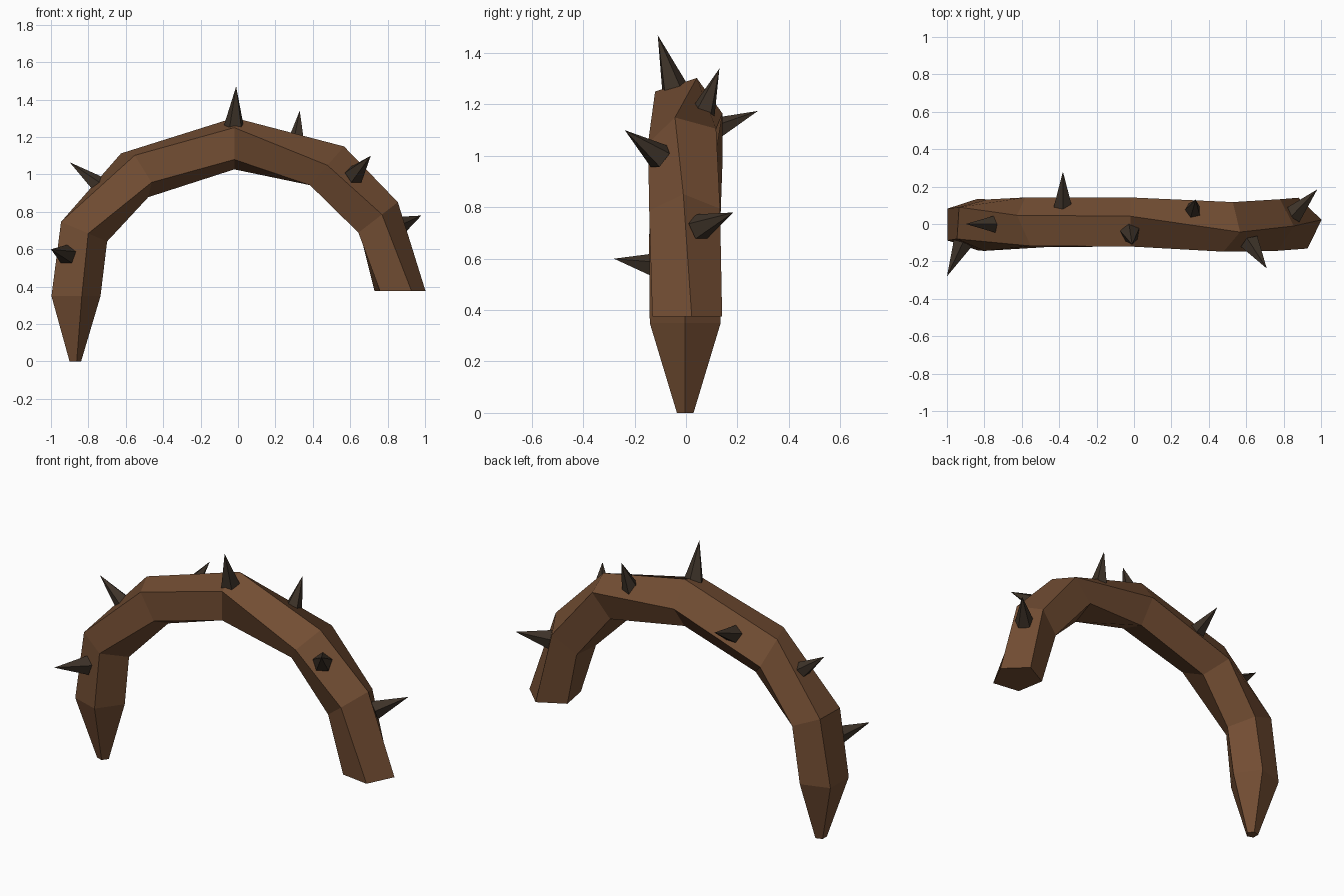
import bpy, bmesh, math
from mathutils import Vector

cube = bpy.data.objects.get("Cube")
if cube:
    bpy.data.objects.remove(cube, do_unlink=True)


def make_material(name, rgb):
    mat = bpy.data.materials.new(name)
    mat.use_nodes = True
    mat.diffuse_color = (*rgb, 1)
    bsdf = mat.node_tree.nodes["Principled BSDF"]
    bsdf.inputs["Base Color"].default_value = (*rgb, 1)
    bsdf.inputs["Roughness"].default_value = 0.9
    return mat


def finish(bm, name, mat):
    bmesh.ops.recalc_face_normals(bm, faces=bm.faces)
    mesh = bpy.data.meshes.new(name)
    bm.to_mesh(mesh)
    bm.free()
    mesh.materials.append(mat)
    obj = bpy.data.objects.new(name, mesh)
    bpy.context.collection.objects.link(obj)
    return obj


bark = make_material("bark brown", (0.17, 0.075, 0.033))
thorn_brown = make_material("dark thorn brown", (0.048, 0.033, 0.022))

# Arched stem: five-sided rings (centre x, centre z, outward x, outward z,
# radius, twist in degrees, lean along the stem)
SIDES = 5
rings = [
    (-0.873, 0.0, -1.0, 0.0, 0.034, 36, 0),
    (-0.88, 0.35, -1.0, 0.0, 0.145, 36, 0),
    (-0.833, 0.698, -0.92, 0.39, 0.145, 40, 0),
    (-0.54, 1.005, -0.52, 0.855, 0.145, 20, 0.35),
    (-0.02, 1.165, 0.0, 1.0, 0.145, 18, 0),
    (0.475, 1.045, 0.66, 0.75, 0.145, -16, 0),
    (0.74, 0.763, 0.79, 0.61, 0.145, -3, 0),
    (0.86, 0.376, 1.0, 0.0, 0.145, 10, 0),
]
bm = bmesh.new()
loops = []
for cx, cz, ox, oz, r, twist, lean in rings:
    out = Vector((ox, 0, oz)).normalized()
    along = Vector((out.z, 0, -out.x))
    loop = []
    for i in range(SIDES):
        a = math.radians(twist) + math.tau * i / SIDES
        y = r * math.sin(a)
        p = Vector((cx, y - 0.003, cz)) + out * (r * math.cos(a)) - along * (lean * y)
        loop.append(bm.verts.new(p))
    loops.append(loop)
for a, b in zip(loops, loops[1:]):
    for i in range(SIDES):
        j = (i + 1) % SIDES
        bm.faces.new((a[i], a[j], b[j], b[i]))
bm.faces.new(loops[0])
bm.faces.new(loops[-1])
finish(bm, "arched_stem", bark)

# Thorns: base centre and tip
thorns = {
    "top_thorn": ((-0.02, -0.045, 1.26), (-0.01, -0.11, 1.47)),
    "upper_left_thorn": ((0.31, 0.06, 1.15), (0.33, 0.13, 1.34)),
    "front_left_thorn": ((0.62, -0.10, 0.995), (0.71, -0.238, 1.10)),
    "lower_left_thorn": ((0.85, 0.05, 0.72), (0.98, 0.185, 0.78)),
    "front_right_thorn": ((-0.915, -0.10, 0.57), (-1.0, -0.28, 0.60)),
    "upper_right_thorn": ((-0.73, 0.0, 0.93), (-0.90, 0.0, 1.065)),
    "back_thorn": ((-0.38, 0.085, 1.09), (-0.38, 0.28, 1.175)),
}
for name, (base, tip) in thorns.items():
    base, tip = Vector(base), Vector(tip)
    axis = tip - base
    bm = bmesh.new()
    bmesh.ops.create_cone(bm, cap_ends=True, segments=5, radius1=0.055,
                          radius2=0, depth=axis.length)
    obj = finish(bm, name, thorn_brown)
    obj.location = (base + tip) / 2
    obj.rotation_euler = axis.to_track_quat('Z', 'Y').to_euler()
